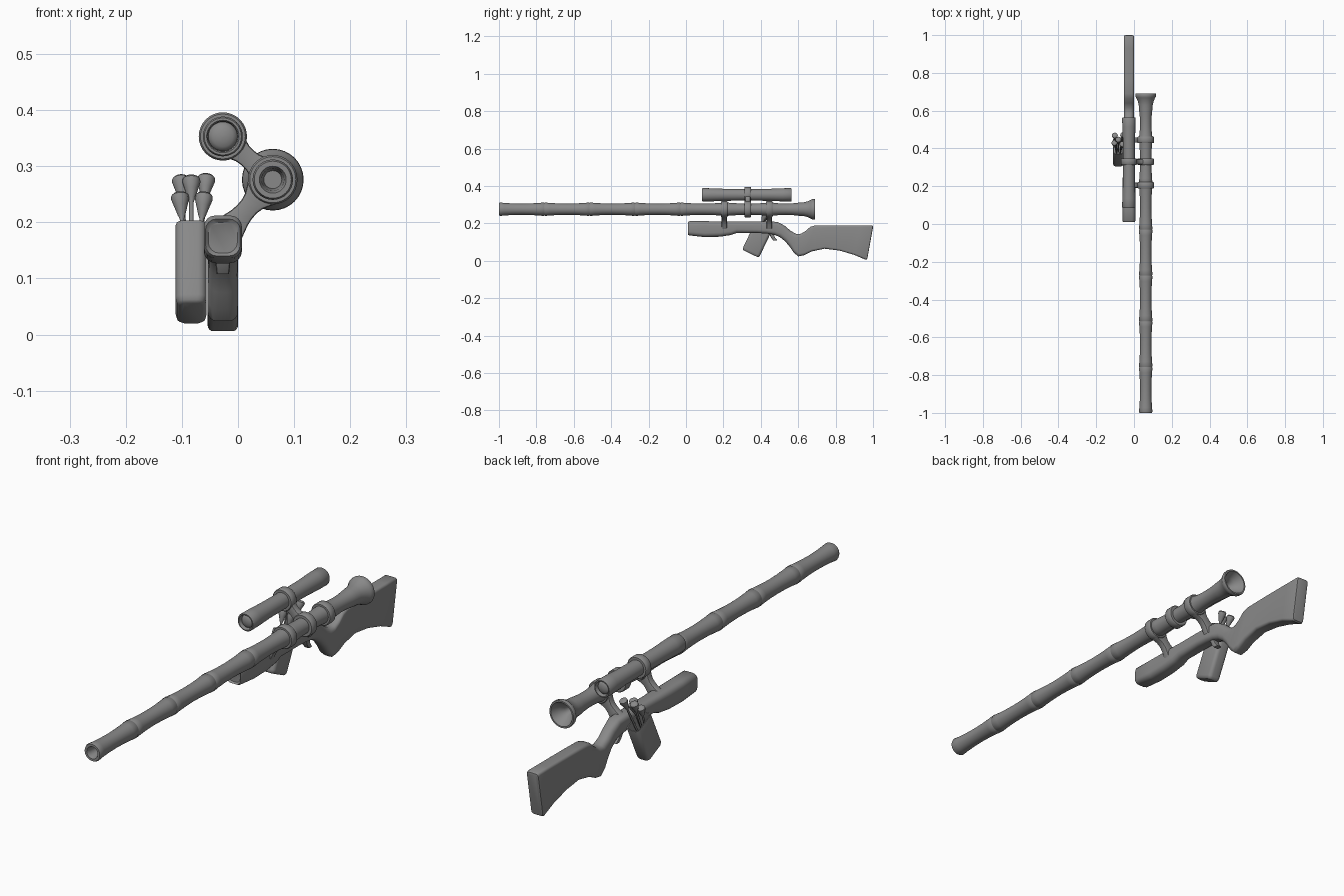
import bpy, bmesh, math
from mathutils import Vector, Matrix

grey = bpy.data.materials.new("plain grey")
grey.diffuse_color = (0.25, 0.25, 0.25, 1)


def finish(bm, name, angle=40):
    bmesh.ops.recalc_face_normals(bm, faces=bm.faces)
    me = bpy.data.meshes.new(name)
    bm.to_mesh(me)
    bm.free()
    me.materials.append(grey)
    ob = bpy.data.objects.new(name, me)
    bpy.context.collection.objects.link(ob)
    bpy.ops.object.select_all(action='DESELECT')
    bpy.context.view_layer.objects.active = ob
    ob.select_set(True)
    bpy.ops.object.shade_smooth_by_angle(angle=math.radians(angle))
    return ob


def loft(name, rings, angle=40):
    """Skin closed rings of equal length and cap both ends."""
    bm = bmesh.new()
    loops = [[bm.verts.new(p) for p in ring] for ring in rings]
    n = len(loops[0])
    for a, b in zip(loops, loops[1:]):
        for i in range(n):
            bm.faces.new((a[i], a[(i + 1) % n], b[(i + 1) % n], b[i]))
    bm.faces.new(loops[0])
    bm.faces.new(loops[-1])
    return finish(bm, name, angle)


def revolve(name, profile, base, axis=(0, 1, 0), sides=32, angle=40):
    """Turn (radius, distance) pairs around an axis starting at base."""
    q = Vector((0, 0, 1)).rotation_difference(Vector(axis).normalized())
    rings = [[Vector(base) + q @ Vector((r * math.cos(t), r * math.sin(t), d))
              for t in (2 * math.pi * i / sides for i in range(sides))] for r, d in profile]
    return loft(name, rings, angle)


def rounded_section(w, h, r, steps=4):
    """Rounded rectangle outline, centred, as (u, v) pairs."""
    r = min(r, w * 0.49, h * 0.49)
    pts = []
    for k, (sx, sy) in enumerate(((1, 1), (-1, 1), (-1, -1), (1, -1))):
        for i in range(steps + 1):
            a = math.pi / 2 * (k + i / steps)
            pts.append((sx * (w / 2 - r) + r * math.cos(a), sy * (h / 2 - r) + r * math.sin(a)))
    return pts


TX, TZ = 0.062, 0.276      # tube axis
SX, SZ = -0.027, 0.353     # scope and stock centre line

# bamboo tube: bored front end, pinched segments with grooved nodes, flared mouthpiece
tube = [(0.016, -0.95), (0.02, -0.99), (0.024, -1.0), (0.033, -1.0), (0.036, -0.993)]
STEP = 0.2425
for k in range(7):
    y0 = -1 + k * STEP
    length = STEP if k < 6 else 0.155
    for f in (0.12, 0.3, 0.5, 0.7, 0.88):
        tube.append((0.0355 - 0.0055 * math.sin(math.pi * f), y0 + f * length))
    if k < 6:
        y1 = y0 + STEP
        tube += [(0.036, y1 - 0.004), (0.034, y1 - 0.001), (0.034, y1 + 0.001), (0.036, y1 + 0.004)]
tube += [(0.036, 0.61), (0.037, 0.63), (0.042, 0.65), (0.050, 0.668), (0.054, 0.674), (0.055, 0.685),
         (0.053, 0.69), (0.047, 0.69), (0.043, 0.68), (0.03, 0.66), (0.018, 0.645), (0.012, 0.62)]
revolve("bamboo_tube", tube, (TX, 0, TZ))

# scope tube with recessed ends, and a domed lens in each end
end = [(0.026, 0.016), (0.027, 0.003), (0.029, 0), (0.033, 0), (0.0355, 0.004), (0.035, 0.05), (0.032, 0.12)]
scope = end + [(0.031, 0.24)] + [(r, 0.48 - d) for r, d in reversed(end)]
revolve("scope_tube", scope, (SX, 0.085, SZ))
dome = [(0.026 * math.cos(a), 0.012 * math.sin(a)) for a in (0, 0.4, 0.8, 1.2, 1.5)]
revolve("front_lens", dome, (SX, 0.101, SZ), (0, -1, 0))
revolve("rear_lens", dome, (SX, 0.549, SZ), (0, 1, 0))


# clamps: grooved rings joined by waisted arms
def ring(name, x, y, z, r=0.044):
    revolve(name, [(r - 0.012, -0.017), (r - 0.003, -0.017), (r, -0.013), (r, 0.013),
                   (r - 0.003, 0.017), (r - 0.012, 0.017)], (x, y, z))


def arm(name, y, a, b, half_widths):
    a, b = Vector((a[0], 0, a[1])), Vector((b[0], 0, b[1]))
    d = b - a
    side = Vector((d.z, 0, -d.x)).normalized()
    n = len(half_widths) - 1
    rings = []
    for i, w in enumerate(half_widths):
        c = a + d * i / n
        rings.append([c + side * u + Vector((0, y + v, 0)) for u, v in rounded_section(2 * w, 0.028, 0.005, 2)])
    loft(name, rings)


for name, y in (("front", 0.205), ("rear", 0.445)):
    ring(name + "_tube_ring", TX, y, TZ)
    arm(name + "_stock_arm", y, (0.055, 0.268), (-0.015, 0.188),
        [0.04, 0.036, 0.028, 0.021, 0.018, 0.018, 0.02, 0.024, 0.028])
ring("middle_tube_ring", TX, 0.33, TZ)
ring("scope_ring", SX, 0.33, SZ, 0.043)
arm("scope_arm", 0.33, (TX, TZ), (SX, SZ),
    [0.04, 0.038, 0.03, 0.022, 0.018, 0.017, 0.018, 0.022, 0.03, 0.038, 0.04])

# stock: stations of top y, top z, bottom y, bottom z, half width, corner radius
stations = [
    (0.016, 0.200, 0.016, 0.145, 0.026, 0.02), (0.010, 0.206, 0.010, 0.140, 0.031, 0.02),
    (0.018, 0.212, 0.018, 0.136, 0.034, 0.02), (0.10, 0.212, 0.10, 0.127, 0.034, 0.022),
    (0.18, 0.211, 0.18, 0.129, 0.034, 0.022), (0.24, 0.211, 0.24, 0.138, 0.033, 0.02),
    (0.27, 0.211, 0.27, 0.149, 0.031, 0.02), (0.38, 0.211, 0.38, 0.149, 0.030, 0.018),
    (0.44, 0.211, 0.43, 0.146, 0.029, 0.018), (0.49, 0.208, 0.47, 0.140, 0.028, 0.018),
    (0.53, 0.186, 0.50, 0.128, 0.026, 0.02), (0.56, 0.160, 0.53, 0.105, 0.026, 0.02),
    (0.59, 0.144, 0.555, 0.075, 0.027, 0.02), (0.615, 0.145, 0.575, 0.045, 0.027, 0.018),
    (0.64, 0.160, 0.60, 0.024, 0.027, 0.016), (0.665, 0.182, 0.63, 0.030, 0.027, 0.014),
    (0.69, 0.189, 0.67, 0.050, 0.027, 0.012), (0.76, 0.190, 0.74, 0.065, 0.027, 0.011),
    (0.85, 0.190, 0.82, 0.055, 0.027, 0.010), (0.93, 0.190, 0.90, 0.032, 0.027, 0.010),
    (0.992, 0.190, 0.960, 0.006, 0.027, 0.010), (0.999, 0.186, 0.968, 0.009, 0.025, 0.010),
    (1.000, 0.180, 0.970, 0.015, 0.020, 0.008)]
rings = []
for yt, zt, yb, zb, hw, r in stations:
    h = zt - zb
    rings.append([Vector((SX + u, yb + (yt - yb) * (v / h + 0.5), (zt + zb) / 2 + v))
                  for u, v in rounded_section(2 * hw, h, r)])
loft("stock", rings)

# trigger
loft("trigger", [[Vector((SX + u, y + v, z)) for u, v in rounded_section(w, 0.022, 0.005, 2)]
                 for y, z, w in ((0.455, 0.15, 0.03), (0.465, 0.125, 0.026), (0.478, 0.108, 0.022))])

# slanted quiver: rounded bottom, hollow top
tilt = Matrix.Translation((-0.0835, 0.345, 0.038)) @ Matrix.Rotation(-0.445, 4, 'X')
quiver = [(0.040, 0.085, 0.0, 0.012), (0.050, 0.095, 0.004, 0.014), (0.055, 0.1, 0.014, 0.015),
          (0.055, 0.1, 0.157, 0.015), (0.053, 0.098, 0.160, 0.014), (0.046, 0.090, 0.160, 0.011),
          (0.044, 0.088, 0.156, 0.010), (0.044, 0.088, 0.09, 0.010)]
loft("quiver", [[tilt @ Vector((u, v, z)) for u, v in rounded_section(w, d, r)] for w, d, z, r in quiver])

# darts: thin shafts with teardrop heads, fanned out of the quiver
heads = [(-0.102, 0.472, 0.282), (-0.056, 0.475, 0.284), (-0.083, 0.450, 0.282),
         (-0.104, 0.432, 0.252), (-0.060, 0.425, 0.252)]
for i, tip in enumerate(heads):
    base = tilt @ Vector(((tip[0] + 0.0835) * 0.4, (tip[1] - 0.45) * 0.4, 0.08))
    d = Vector(tip) - base
    L = d.length
    revolve(f"dart_{i + 1}", [(0.004, 0), (0.004, L - 0.05), (0.007, L - 0.042), (0.012, L - 0.025),
                              (0.016, L - 0.012), (0.0155, L - 0.005), (0.011, L - 0.001), (0.004, L)],
            base, d, 12)
